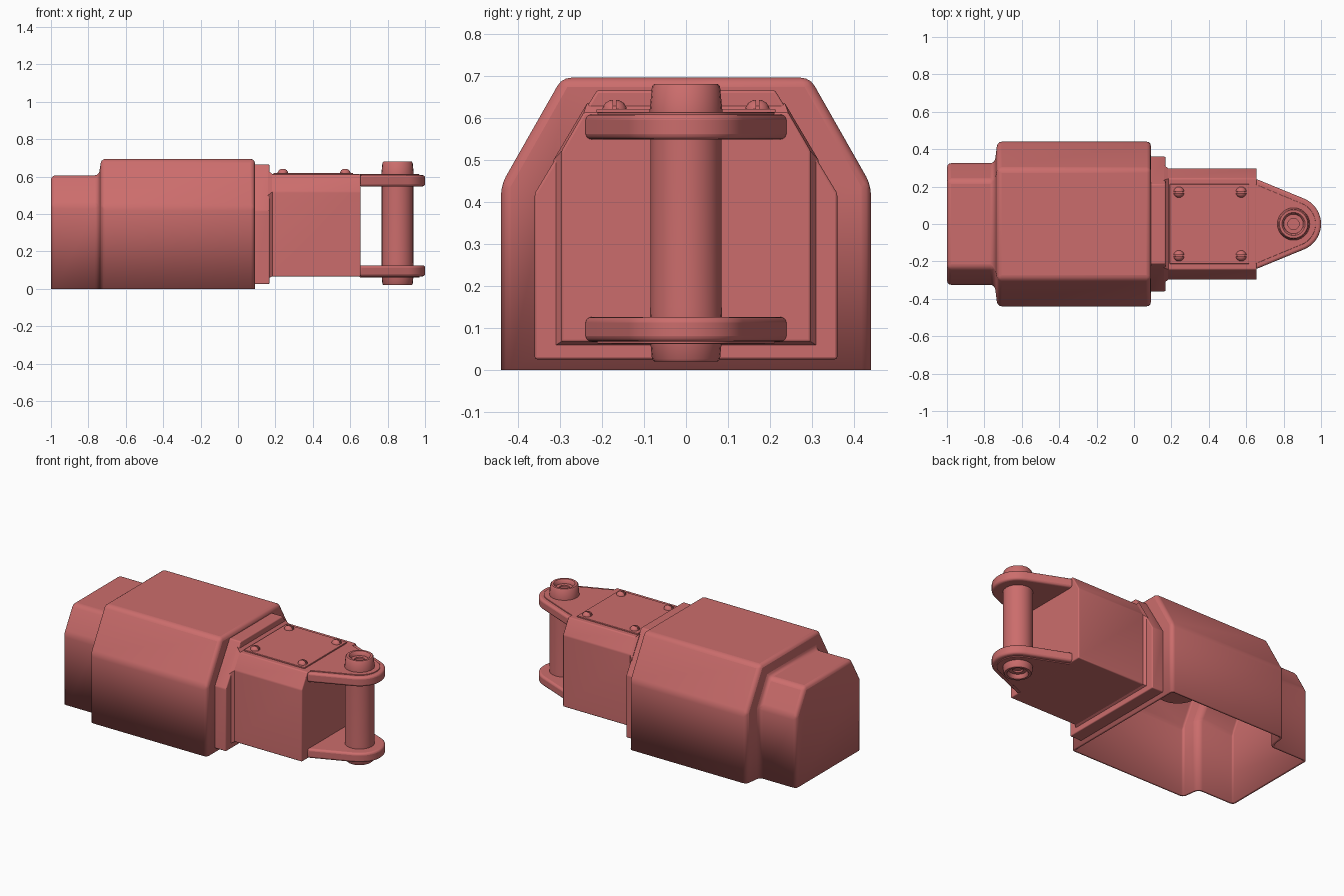
import bpy, bmesh, math
from mathutils import Matrix

old = bpy.data.objects.get("Cube")
if old:
    bpy.data.objects.remove(old, do_unlink=True)

# One painted finish for the whole assembly
COLOR = (0.60, 0.152, 0.150, 1.0)
paint = bpy.data.materials.new("coral_red_paint")
paint.use_nodes = True
paint.diffuse_color = COLOR
bsdf = next(n for n in paint.node_tree.nodes if n.type == 'BSDF_PRINCIPLED')
bsdf.inputs["Base Color"].default_value = COLOR
bsdf.inputs["Roughness"].default_value = 0.6


def finish(name, bm, bevel=0.0, shell=0.0, smooth=True):
    """Turn a bmesh into a named object with optional bevel and inner wall."""
    mesh = bpy.data.meshes.new(name)
    bm.to_mesh(mesh)
    bm.free()
    obj = bpy.data.objects.new(name, mesh)
    bpy.context.collection.objects.link(obj)
    mesh.materials.append(paint)
    if bevel:
        m = obj.modifiers.new("rounded_edges", 'BEVEL')
        m.width, m.segments = bevel, 3
        m.limit_method, m.angle_limit = 'ANGLE', math.radians(25)
    if shell:
        m = obj.modifiers.new("wall", 'SOLIDIFY')
        m.thickness, m.offset = shell, -1
    if smooth:
        bpy.ops.object.select_all(action='DESELECT')
        obj.select_set(True)
        bpy.context.view_layer.objects.active = obj
        bpy.ops.object.shade_smooth_by_angle(angle=math.radians(35))
    return obj


def section(x, half, shoulder, top_half, top, bottom=0.0):
    """House-shaped cross-section: straight sides, sloping shoulders, flat top."""
    right = [(x, -half, bottom), (x, -half, shoulder), (x, -top_half, top)]
    return right + [(x, -y, z) for x, y, z in reversed(right)]


def loft(sections, closed):
    bm = bmesh.new()
    rings = [[bm.verts.new(p) for p in s] for s in sections]
    n = len(rings[0])
    for a, b in zip(rings, rings[1:]):
        for j in range(n if closed else n - 1):
            k = (j + 1) % n
            bm.faces.new((a[j], b[j], b[k], a[k]))
    bm.faces.new(rings[0])
    bm.faces.new(rings[-1][::-1])
    return bm


def extrude_outline(points, z0, z1):
    bm = bmesh.new()
    face = bm.faces.new([bm.verts.new((x, y, z0)) for x, y in points])
    up = bmesh.ops.extrude_face_region(bm, geom=[face])["geom"]
    bmesh.ops.translate(bm, vec=(0, 0, z1 - z0),
                        verts=[v for v in up if isinstance(v, bmesh.types.BMVert)])
    bmesh.ops.recalc_face_normals(bm, faces=bm.faces)
    return bm


def lathe(profile, steps):
    """Spin (radius, z) points about the z axis."""
    bm = bmesh.new()
    verts = [bm.verts.new((r, 0, z)) for r, z in profile]
    edges = [bm.edges.new(e) for e in zip(verts, verts[1:])]
    bmesh.ops.spin(bm, geom=verts + edges, axis=(0, 0, 1), cent=(0, 0, 0),
                   steps=steps, angle=math.tau)
    bmesh.ops.remove_doubles(bm, verts=bm.verts, dist=1e-5)
    bmesh.ops.recalc_face_normals(bm, faces=bm.faces)
    return bm


# Hollow housing, open underneath: narrow tail stepping out to the main body
finish("housing_shell", loft([
    section(-1.0, 0.325, 0.45, 0.235, 0.607),
    section(-0.745, 0.325, 0.45, 0.235, 0.607),
    section(-0.73, 0.44, 0.44, 0.295, 0.695),
    section(0.09, 0.44, 0.44, 0.295, 0.695)], False), bevel=0.022, shell=0.015)

# Round post hanging inside the housing
post = lathe([(0, 0.33), (0.12, 0.33), (0.12, 0.685), (0, 0.685)], 32)
bmesh.ops.translate(post, vec=(-0.32, 0, 0), verts=post.verts)
finish("inner_post", post)

# Collar between housing and the forward box
finish("collar", loft([
    section(0.08, 0.36, 0.42, 0.212, 0.665, 0.025),
    section(0.168, 0.36, 0.42, 0.212, 0.665, 0.025)], True), bevel=0.006)

# Fillet strip where the collar meets the box
finish("collar_fillet", loft([
    section(0.16, 0.315, 0.50, 0.235, 0.635, 0.055),
    section(0.185, 0.296, 0.52, 0.243, 0.612, 0.068)], True))

finish("forward_box", loft([
    section(0.16, 0.297, 0.52, 0.243, 0.613, 0.066),
    section(0.656, 0.297, 0.52, 0.243, 0.613, 0.066)], True), bevel=0.006)

# Access cover on top of the box
finish("access_cover", extrude_outline(
    [(0.19, -0.213), (0.615, -0.213), (0.615, 0.213), (0.19, 0.213)],
    0.608, 0.621), bevel=0.003)


# Slotted screws: two half domes on either side of a slot
def slotted_screw(x, y, name):
    bm = bmesh.new()
    dome = [(0, 0.024), (0.012, 0.022), (0.022, 0.016), (0.029, 0.004),
            (0.029, -0.008), (0, -0.008)]
    for side in (1, -1):
        half = lathe(dome, 16)
        cut = bmesh.ops.bisect_plane(
            half, geom=half.verts[:] + half.edges[:] + half.faces[:],
            plane_co=(0, 0.004 * side, 0), plane_no=(0, side, 0), clear_inner=True)
        rim = [e for e in cut["geom_cut"] if isinstance(e, bmesh.types.BMEdge)]
        bmesh.ops.contextual_create(half, geom=rim)
        bmesh.ops.recalc_face_normals(half, faces=half.faces)
        temp = bpy.data.meshes.new("temp")
        half.to_mesh(temp)
        half.free()
        bm.from_mesh(temp)
        bpy.data.meshes.remove(temp)
    bmesh.ops.transform(bm, matrix=Matrix.Translation((x, y, 0.619)), verts=bm.verts)
    finish(name, bm)


for x, end in ((0.24, "rear"), (0.573, "front")):
    for y, side in ((-0.17, "right"), (0.17, "left")):
        slotted_screw(x, y, f"cover_screw_{end}_{side}")

# Lugs: wide root tapering tangentially to a round nose
PIN_X = 0.853


def lug_outline(root_x, root_half, radius):
    dx, dy = root_x - PIN_X, root_half
    tangent = math.atan2(dy, dx) - math.acos(radius / math.hypot(dx, dy))
    arc = [tangent * (1 - 2 * i / 20) for i in range(21)]
    return ([(root_x, root_half)]
            + [(PIN_X + radius * math.cos(a), radius * math.sin(a)) for a in arc]
            + [(root_x, -root_half)])


for name, z0, z1, pad0, pad1 in (("upper", 0.548, 0.608, 0.606, 0.613),
                                 ("lower", 0.067, 0.126, 0.062, 0.069)):
    finish(f"{name}_lug", extrude_outline(lug_outline(0.648, 0.243, 0.147), z0, z1),
           bevel=0.013)
    finish(f"{name}_lug_pad",
           extrude_outline(lug_outline(0.65, 0.212, 0.118), pad0, pad1), bevel=0.002)

# Hinge pin with recessed ends, symmetric about its middle height
end = [(0, 0.645), (0.03, 0.645), (0.03, 0.655), (0.052, 0.655), (0.056, 0.674),
       (0.062, 0.68), (0.076, 0.68), (0.081, 0.674), (0.087, 0.612), (0.085, 0.55)]
pin = lathe(end + [(r, 0.70 - z) for r, z in reversed(end)], 24)
bmesh.ops.translate(pin, vec=(PIN_X, 0, 0), verts=pin.verts)
finish("hinge_pin", pin)
